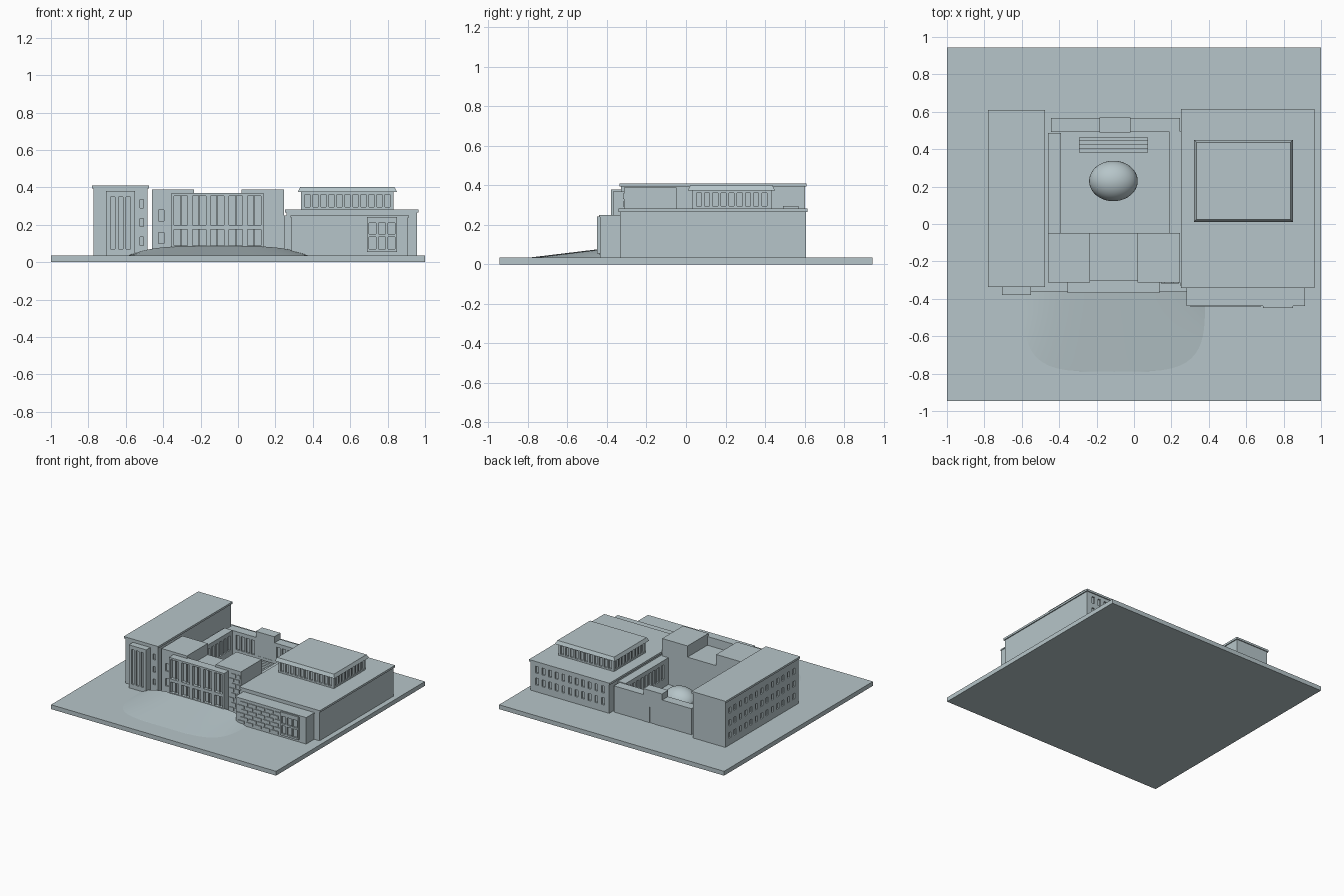
import bpy, bmesh, math
from mathutils import Matrix, Vector

if "Cube" in bpy.data.objects:
    bpy.data.objects.remove(bpy.data.objects["Cube"])

stone = bpy.data.materials.new("pale_grey_blue")
stone.diffuse_color = (0.47, 0.56, 0.585, 1)
stone.use_nodes = True
stone.node_tree.nodes["Principled BSDF"].inputs["Base Color"].default_value = stone.diffuse_color


def add_box(bm, x0, x1, y0, y1, z0, z1):
    c = Vector(((x0 + x1) / 2, (y0 + y1) / 2, (z0 + z1) / 2))
    size = Matrix.Diagonal((x1 - x0, y1 - y0, z1 - z0, 1))
    return bmesh.ops.create_cube(bm, size=1, matrix=Matrix.Translation(c) @ size)["verts"]


def finish(bm, name):
    me = bpy.data.meshes.new(name)
    bm.to_mesh(me)
    bm.free()
    me.materials.append(stone)
    ob = bpy.data.objects.new(name, me)
    bpy.context.collection.objects.link(ob)
    return ob


def boxes(name, *dims):
    bm = bmesh.new()
    for d in dims:
        add_box(bm, *d)
    return finish(bm, name)


def spread(a, b, n):
    """n evenly spaced bay centres between a and b"""
    return [a + (b - a) * (i + 0.5) / n for i in range(n)]


def openings(axis, plane, centres, width, rows, depth=0.012):
    """Boxes straddling a wall plane; rows are (bottom, top) pairs"""
    out = []
    for c in centres:
        for z0, z1 in rows:
            along, thick = (c - width / 2, c + width / 2), (plane - depth, plane + depth)
            out.append((*thick, *along, z0, z1) if axis == "x" else (*along, *thick, z0, z1))
    return out


def recess(ob, dims):
    """Sink window openings into a wall"""
    cutter = boxes("window_cutter", *dims)
    cutter.hide_render = True
    mod = ob.modifiers.new("windows", "BOOLEAN")
    mod.operation, mod.solver, mod.object = "DIFFERENCE", "EXACT", cutter
    bpy.context.view_layer.objects.active = ob
    bpy.ops.object.modifier_apply(modifier=mod.name)
    bpy.data.objects.remove(cutter)


G = 0.035  # ground level
boxes("ground_slab", (-1, 1, -0.945, 0.945, 0, G))

# Left wing
left_wing = boxes("left_wing", (-0.772, -0.483, -0.328, 0.603, G, 0.396))
recess(left_wing,
       openings("x", -0.772, spread(-0.30, 0.58, 13), 0.027, [(0.09, 0.135), (0.19, 0.235), (0.29, 0.335)])
       + openings("y", -0.328, [-0.515], 0.02, [(0.09, 0.135), (0.19, 0.235), (0.29, 0.335)]))
boxes("left_wing_roof", (-0.78, -0.475, -0.336, 0.61, 0.394, 0.41))
left_bay = boxes("left_wing_bay", (-0.705, -0.55, -0.38, -0.32, G, 0.38))
recess(left_bay, openings("y", -0.38, spread(-0.69, -0.565, 3), 0.024, [(0.07, 0.35)]))

# Front block: two towers with a lower link between them
left_tower = boxes("left_tower", (-0.46, -0.235, -0.313, -0.048, G, 0.39))
recess(left_tower, openings("y", -0.313, [-0.41], 0.03, [(0.1, 0.16), (0.22, 0.28)]))
boxes("right_tower", (0.02, 0.245, -0.313, -0.048, G, 0.39))
boxes("tower_link", (-0.235, 0.02, -0.313, -0.048, G, 0.30))
boxes("side_link", (0.245, 0.30, -0.33, -0.05, G, 0.25))

# Portico with its tall window grid
portico = boxes("portico", (-0.355, 0.135, -0.37, -0.30, G, 0.37))
recess(portico, openings("y", -0.37, spread(-0.355, 0.135, 5), 0.072,
                         [(0.09, 0.175), (0.2, 0.355)], 0.025))
boxes("portico_mullions", *openings("y", -0.35, spread(-0.355, 0.135, 5), 0.008,
                                    [(0.09, 0.175), (0.2, 0.355)], 0.006))


def brickwork(name, x0, x1, y, z0, z1, rows, n):
    """Staggered shallow stone plates on a front wall"""
    h, w = (z1 - z0) / rows, (x1 - x0) / n
    dims = []
    for r in range(rows):
        for i in range(n):
            a = x0 + i * w + (r % 2) * w * 0.4
            dims.append((a, min(a + w * 0.82, x1), y - 0.006, y + 0.004,
                         z0 + r * h, z0 + (r + 0.7) * h))
    boxes(name, *dims)


brickwork("tower_stonework", 0.145, 0.24, -0.313, 0.06, 0.37, 8, 2)

# Courtyard ranges
inner_rows = [(0.10, 0.215)]
left_range = boxes("courtyard_left_range", (-0.46, -0.39, -0.05, 0.487, G, 0.25))
recess(left_range, openings("x", -0.39, spread(0.0, 0.47, 9), 0.032, inner_rows))
right_range = boxes("courtyard_right_range", (0.19, 0.26, -0.05, 0.495, G, 0.25))
recess(right_range, openings("x", 0.19, spread(0.0, 0.47, 9), 0.032, inner_rows))
back_range = boxes("courtyard_back_range", (-0.445, 0.245, 0.493, 0.567, G, 0.245))
recess(back_range, openings("y", 0.493, spread(-0.37, -0.19, 4) + spread(-0.01, 0.18, 4), 0.03, inner_rows))
back_gate = boxes("back_gate", (-0.185, -0.02, 0.49, 0.57, G, 0.295))
recess(back_gate, openings("y", 0.57, [-0.10], 0.05, [(0.03, 0.16)])
       + openings("y", 0.49, spread(-0.17, -0.035, 3), 0.03, inner_rows))

# Courtyard steps and dome
boxes("courtyard_steps", *[(-0.295, 0.075, 0.383 + 0.02 * i, 0.462, G, G + 0.015 * (i + 1))
                           for i in range(4)])
bm = bmesh.new()
bmesh.ops.create_uvsphere(bm, u_segments=40, v_segments=20, radius=1,
                          matrix=Matrix.Translation((-0.11, 0.23, 0.10)) @ Matrix.Diagonal((0.13, 0.108, 0.10, 1)))
for f in bm.faces:
    f.smooth = True
finish(bm, "courtyard_dome")

# Right wing
right_wing = boxes("right_wing", (0.258, 0.958, -0.333, 0.607, G, 0.268))
recess(right_wing, openings("y", 0.607, spread(0.285, 0.93, 11), 0.026, [(0.09, 0.145), (0.185, 0.24)]))
boxes("right_wing_roof", (0.25, 0.966, -0.341, 0.615, 0.266, 0.282))
boxes("right_wing_bay", (0.285, 0.91, -0.435, -0.32, G, 0.24),
      (0.281, 0.914, -0.439, -0.32, 0.24, 0.25))
brickwork("bay_stonework", 0.30, 0.68, -0.435, 0.05, 0.235, 6, 5)
bay_window = boxes("bay_window", (0.69, 0.85, -0.45, -0.43, 0.055, 0.242))
recess(bay_window, openings("y", -0.45, spread(0.694, 0.846, 3), 0.038, [(0.07, 0.135), (0.15, 0.21)]))

# Rooftop pavilion with a ring of windows and a sloped-edge roof
pavilion = boxes("pavilion", (0.338, 0.832, 0.03, 0.432, 0.278, 0.378))
rows = [(0.295, 0.362)]
recess(pavilion, [d for y in (0.03, 0.432) for d in openings("y", y, spread(0.35, 0.82, 11), 0.026, rows)]
       + [d for x in (0.338, 0.832) for d in openings("x", x, spread(0.045, 0.417, 9), 0.026, rows)])
bm = bmesh.new()
for v in add_box(bm, 0.32, 0.85, 0.01, 0.45, 0.375, 0.402):
    if v.co.z > 0.39:  # draw the top edges inward
        v.co.x += 0.013 if v.co.x < 0.5 else -0.013
        v.co.y += 0.013 if v.co.y < 0.2 else -0.013
finish(bm, "pavilion_roof")

# Front lawn mound, rising towards the portico
bm = bmesh.new()
N, M = 32, 16
grid = []
for j in range(M + 1):
    t = math.sin(j / M * math.pi / 2)  # 0 at the building, 1 at the front
    half = 0.485 * max(0.0, 1 - t ** 4) ** 0.25
    row = []
    for i in range(N + 1):
        u = math.sin((i / N - 0.5) * math.pi)
        z = G + 0.052 * (1 - abs(u) ** 4) * (1 - t)
        row.append(bm.verts.new((-0.105 + half * u, -0.36 - 0.43 * t, z)))
    grid.append(row)
for j in range(M):
    for i in range(N):
        f = bm.faces.new((grid[j][i], grid[j + 1][i], grid[j + 1][i + 1], grid[j][i + 1]))
        f.smooth = True
bmesh.ops.remove_doubles(bm, verts=bm.verts, dist=1e-5)
finish(bm, "lawn_mound")
